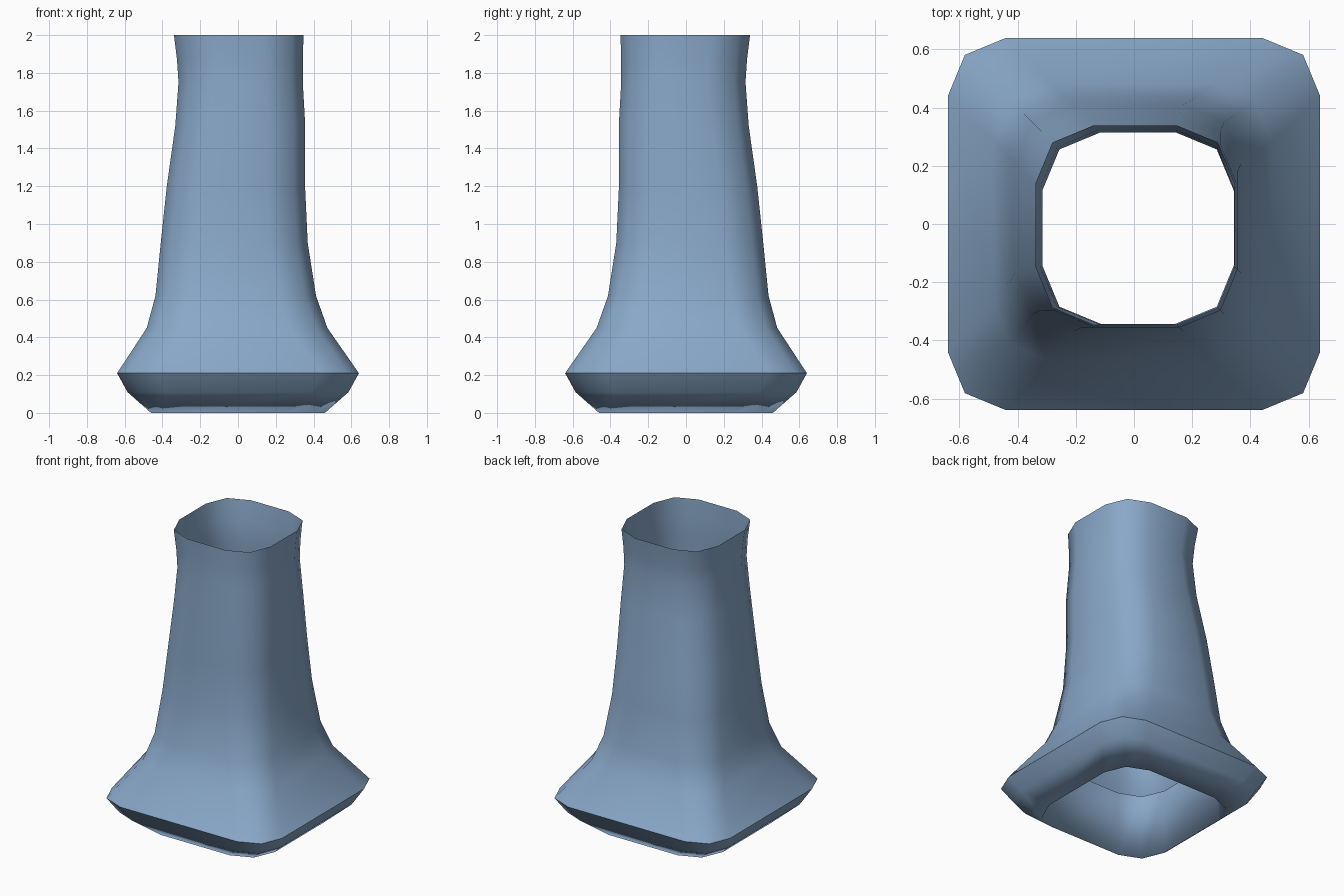
import bpy, bmesh
from math import cos, sin, pi, radians

if "Cube" in bpy.data.objects:
    bpy.data.objects.remove(bpy.data.objects["Cube"])

RADIUS = 0.2  # constant corner radius of the rounded-square section


def ring(bm, z, half, lean):
    """12-sided rounded square, shifted along the x / -y diagonal by lean."""
    verts = []
    flat = half - RADIUS
    for q, (sx, sy) in enumerate([(1, 1), (-1, 1), (-1, -1), (1, -1)]):
        for k in range(3):
            a = q * pi / 2 + k * pi / 4
            verts.append(bm.verts.new((sx * flat + RADIUS * cos(a) + lean,
                                       sy * flat + RADIUS * sin(a) - lean, z)))
    return verts


# Profile: height, half width, lean; starts with the inner base wall
profile = [
    (0.44, 0.46, 0), (0.0, 0.46, 0), (0.11, 0.585, 0), (0.21, 0.64, 0),
    (0.45, 0.478, -0.005), (0.62, 0.425, -0.012), (0.90, 0.389, -0.020),
    (1.20, 0.366, -0.011), (1.52, 0.344, 0.012), (1.75, 0.329, 0.014),
    (1.87, 0.333, 0.010), (2.0, 0.343, 0.004),
]

# Flared open chimney lofted through the rings
bm = bmesh.new()
rings = [ring(bm, *p) for p in profile]
for lower, upper in zip(rings, rings[1:]):
    for i in range(12):
        j = (i + 1) % 12
        bm.faces.new((lower[i], lower[j], upper[j], upper[i]))
mesh = bpy.data.meshes.new("flared_chimney")
bm.to_mesh(mesh)
bm.free()
chimney = bpy.data.objects.new("flared_chimney", mesh)
bpy.context.collection.objects.link(chimney)

# Slate blue colour
slate = bpy.data.materials.new("slate_blue")
slate.diffuse_color = (0.25, 0.39, 0.58, 1)
slate.use_nodes = True
slate.node_tree.nodes["Principled BSDF"].inputs["Base Color"].default_value = slate.diffuse_color
mesh.materials.append(slate)

# Smooth sides, sharp base rim, soft lower lip
bpy.context.view_layer.objects.active = chimney
chimney.select_set(True)
bpy.ops.object.shade_smooth_by_angle(angle=radians(50))
for e in mesh.edges:
    if all(mesh.vertices[v].co.z < 0.01 for v in e.vertices):
        e.use_edge_sharp = False
